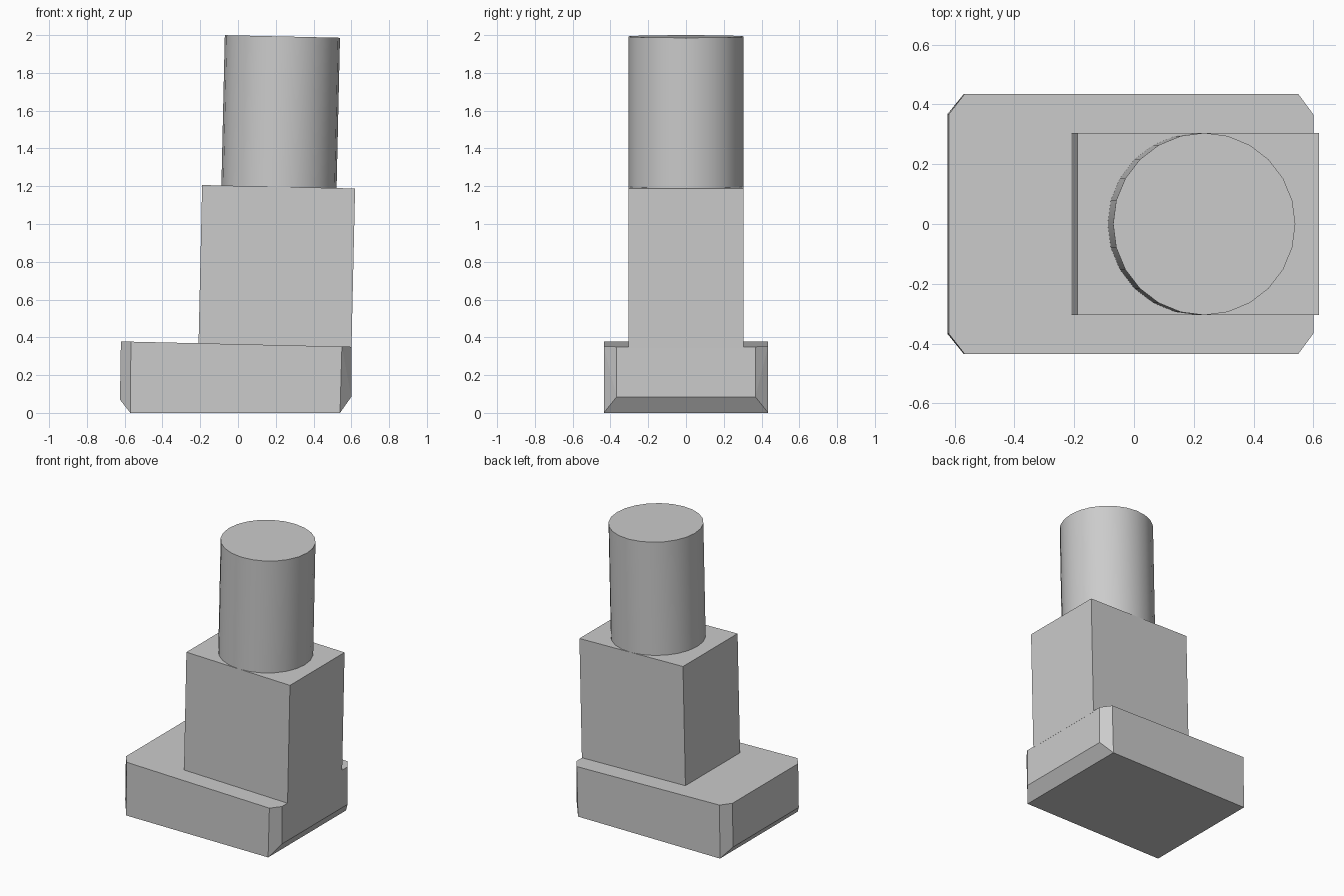
import bpy, bmesh, math
from mathutils import Matrix, Vector

default = bpy.data.objects.get("Cube")
if default:
    bpy.data.objects.remove(default, do_unlink=True)

grey = bpy.data.materials.new("plain grey")
grey.use_nodes = True
colour = (0.6, 0.6, 0.6, 1)
grey.diffuse_color = colour
grey.node_tree.nodes["Principled BSDF"].inputs["Base Color"].default_value = colour


def add_object(name, bm):
    bmesh.ops.recalc_face_normals(bm, faces=bm.faces)
    mesh = bpy.data.meshes.new(name)
    bm.to_mesh(mesh)
    bm.free()
    mesh.materials.append(grey)
    obj = bpy.data.objects.new(name, mesh)
    bpy.context.collection.objects.link(obj)
    return obj


# Base slab: hull of a flat sole, undercut ends and a sloping top with cut corners
half_width, end_width = 0.435, 0.367
profile = [
    (-0.57, half_width, 0), (0.54, half_width, 0),
    (-0.625, end_width, 0.07), (0.6, end_width, 0.085),
    (-0.62, end_width, 0.378), (0.6, end_width, 0.35),
    (-0.567, half_width, 0.377), (0.55, half_width, 0.351),
]
bm = bmesh.new()
for x, y, z in profile:
    for side in (-1, 1):
        bm.verts.new((x, side * y, z))
bmesh.ops.convex_hull(bm, input=bm.verts)
bmesh.ops.dissolve_limit(bm, angle_limit=math.radians(3), verts=bm.verts, edges=bm.edges)
add_object("base_slab", bm)

# The upper parts share one slightly leaning axis, pivoting where they meet
lean = Matrix.Translation((0.215, 0, 1.197)) @ Matrix.Rotation(math.radians(1.3), 4, "Y")

# Middle block
bm = bmesh.new()
bmesh.ops.create_cube(bm, size=1, matrix=lean @ Matrix.Translation((0, 0, -0.4225))
                      @ Matrix.Diagonal((0.81, 0.61, 0.845, 1)))
add_object("middle_block", bm)

# Round post
bm = bmesh.new()
bmesh.ops.create_cone(bm, cap_ends=True, segments=24, radius1=0.305, radius2=0.305,
                      depth=0.8, matrix=lean @ Matrix.Translation((0.002, 0, 0.396)))
post = add_object("round_post", bm)
bpy.ops.object.select_all(action="DESELECT")
post.select_set(True)
bpy.context.view_layer.objects.active = post
bpy.ops.object.shade_smooth_by_angle(angle=math.radians(40))
